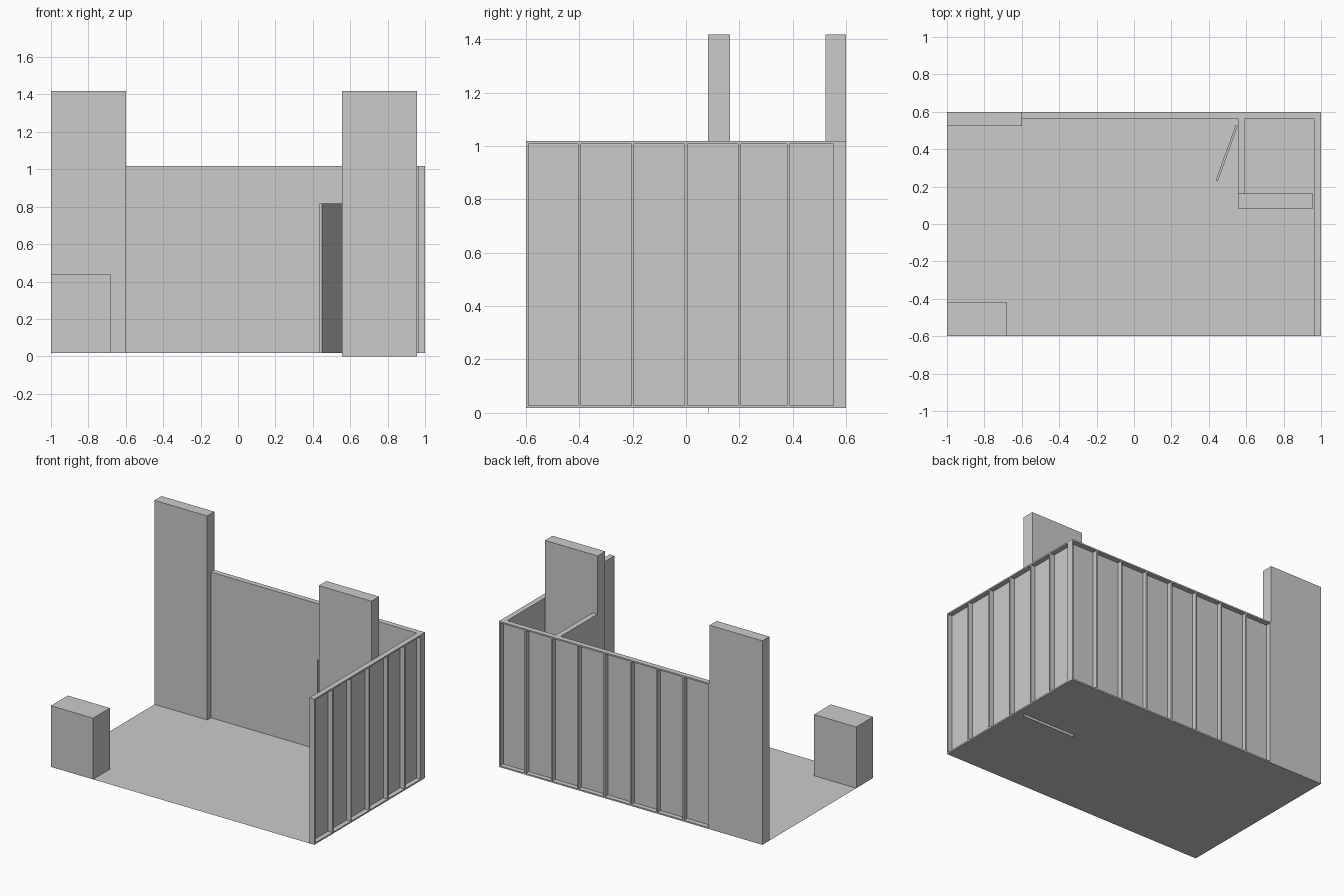
import bpy, bmesh
from mathutils import Matrix, Vector

if "Cube" in bpy.data.objects:
    bpy.data.objects.remove(bpy.data.objects["Cube"])

Z0 = 0.018          # floor level
WALL_TOP = 1.018
TALL_TOP = 1.418
DEPTH = 0.037       # wall depth
SHEET = 0.004       # inner sheet thickness
STUD = 0.01


def add_box(bm, lo, hi, matrix=Matrix()):
    lo, hi = Vector(lo), Vector(hi)
    size = hi - lo
    m = matrix @ Matrix.Translation((lo + hi) / 2) @ Matrix.Diagonal((*size, 1))
    bmesh.ops.create_cube(bm, size=1, matrix=m)


def finish(name, bm):
    bmesh.ops.recalc_face_normals(bm, faces=bm.faces)
    mesh = bpy.data.meshes.new(name)
    bm.to_mesh(mesh)
    bm.free()
    obj = bpy.data.objects.new(name, mesh)
    bpy.context.collection.objects.link(obj)
    return obj


def box(name, lo, hi, matrix=Matrix()):
    bm = bmesh.new()
    add_box(bm, lo, hi, matrix)
    return finish(name, bm)


def framed_wall(name, matrix, length, studs, door=None):
    """Sheet in local XZ at y=0 with studs and rails behind it (+y)."""
    bm = bmesh.new()
    b = lambda u0, u1, v0, v1, z0, z1: add_box(bm, (u0, v0, z0), (u1, v1, z1), matrix)
    zb, zt = Z0 + STUD, WALL_TOP - STUD
    if door:
        d0, d1, dz = door
        b(0, d0, 0, SHEET, Z0, WALL_TOP)
        b(d1, length, 0, SHEET, Z0, WALL_TOP)
        b(d0, d1, 0, SHEET, dz, WALL_TOP)
        b(d0, d1, SHEET, DEPTH, dz, dz + STUD)
        b(0, d0, SHEET, DEPTH, Z0, zb)
        b(d1, length, SHEET, DEPTH, Z0, zb)
    else:
        b(0, length, 0, SHEET, Z0, WALL_TOP)
        b(0, length, SHEET, DEPTH, Z0, zb)
    b(0, length, SHEET, DEPTH, zt, WALL_TOP)
    for s in studs:
        c = min(max(s, STUD / 2), length - STUD / 2)
        b(c - STUD / 2, c + STUD / 2, SHEET, DEPTH, zb, zt)
    return finish(name, bm)


# Floor sheet
bm = bmesh.new()
bmesh.ops.create_grid(bm, x_segments=1, y_segments=1, size=0.5,
                      matrix=Matrix.Translation((0, 0, Z0)) @ Matrix.Diagonal((2, 1.2, 1, 1)))
finish("floor", bm)

# Back wall, framing faces outward (+y)
framed_wall("back_wall", Matrix.Translation((-0.6, 0.6 - DEPTH, 0)), 1.6,
            [0.2 * i for i in range(9)])

# Right wall, framing faces outward (+x), measured back to front
side_len = 1.2 - DEPTH
right = Matrix.Translation((1 - DEPTH, 0.6 - DEPTH, 0)) @ Matrix.Rotation(-1.5707963, 4, 'Z')
framed_wall("right_wall", right, side_len,
            [0, 0.18, 0.363, 0.563, 0.763, 0.963, side_len])

# Closet partition with doorway
part = Matrix.Translation((0.557, 0.6 - DEPTH, 0)) @ Matrix.Rotation(-1.5707963, 4, 'Z')
framed_wall("closet_partition", part, 0.399, [0, 0.037, 0.362, 0.399],
            door=(0.042, 0.357, 0.818))

# Open door, swung out from its hinge
hinge = Matrix.Translation((0.555, 0.525, 0)) @ Matrix.Rotation(-0.346, 4, 'Z')
box("door", (-0.012, -0.315, Z0), (0, 0, 0.818), hinge)

# Tall display panels
box("back_left_tower", (-1, 0.523, Z0), (-0.6, 0.6, TALL_TOP))
box("closet_front_panel", (0.556, 0.084, Z0), (0.956, 0.164, TALL_TOP))
box("closet_front_facing", (0.556, 0.082, 0), (0.956, 0.084, TALL_TOP))

# Counter
box("counter", (-1, -0.6, Z0), (-0.68, -0.418, 0.438))
